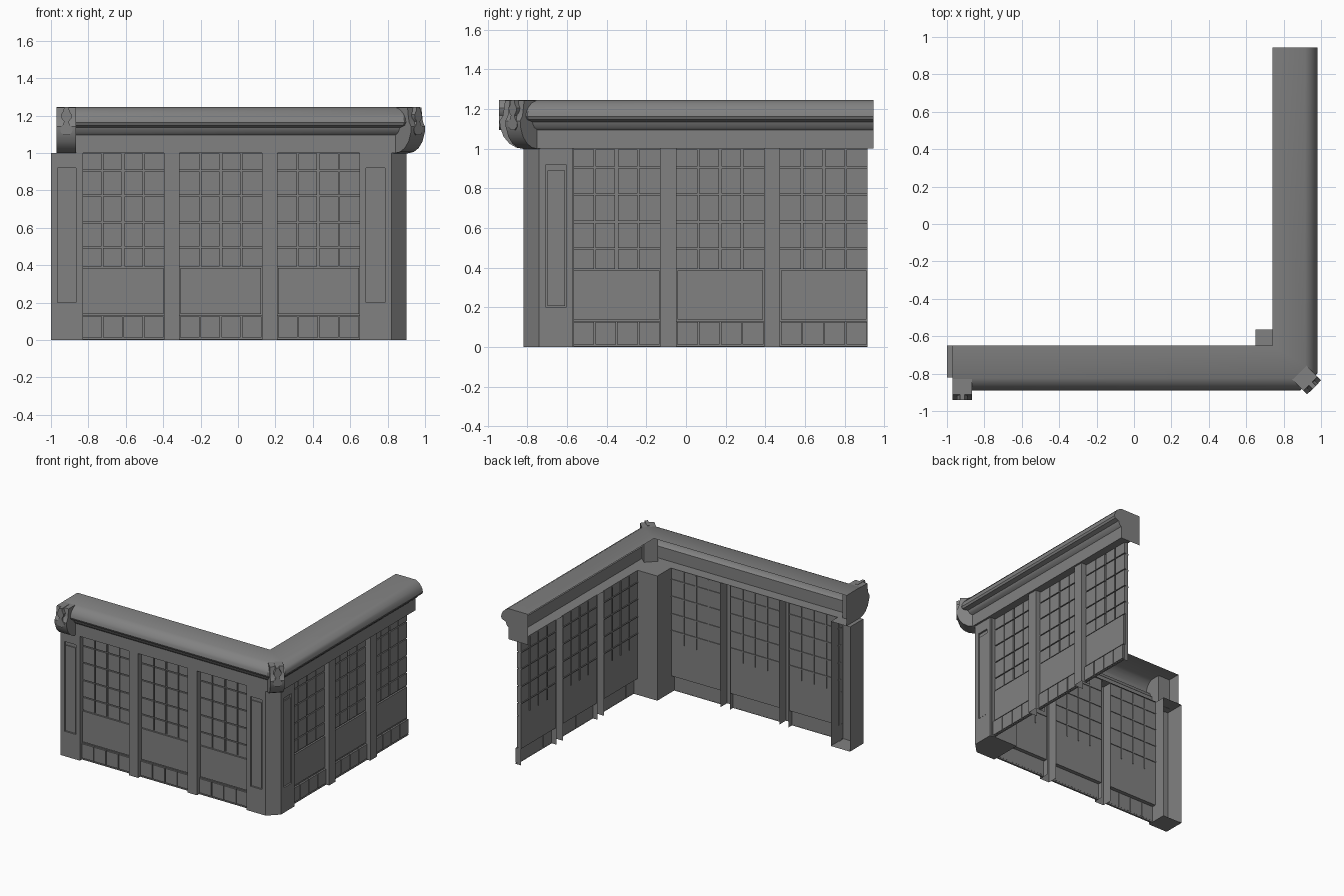
import bpy, bmesh
from mathutils import Vector

old = bpy.data.objects.get("Cube")
if old:
    bpy.data.objects.remove(old, do_unlink=True)

grey = bpy.data.materials.new("plain_grey")
grey.use_nodes = True
grey.diffuse_color = (0.22, 0.22, 0.22, 1)
grey.node_tree.nodes["Principled BSDF"].inputs["Base Color"].default_value = (0.22, 0.22, 0.22, 1)


def finish(bm, name, smooth=False):
    bmesh.ops.remove_doubles(bm, verts=bm.verts, dist=1e-5)
    bmesh.ops.recalc_face_normals(bm, faces=bm.faces)
    mesh = bpy.data.meshes.new(name)
    bm.to_mesh(mesh)
    bm.free()
    mesh.materials.append(grey)
    ob = bpy.data.objects.new(name, mesh)
    bpy.context.collection.objects.link(ob)
    if smooth:
        bpy.ops.object.select_all(action='DESELECT')
        ob.select_set(True)
        bpy.context.view_layer.objects.active = ob
        bpy.ops.object.shade_smooth_by_angle(angle=0.6)


# Wall coordinates: s runs away from the corner post, d goes inward, z is up
def front(s, d, z):
    return Vector((0.65 - s, -0.82 + d, z))


def side(s, d, z):
    return Vector((0.9 - d, -0.57 + s, z))


def box(bm, place, s, d, z, skip=()):
    """Box from (low, high) ranges; skip drops faces by side name."""
    v = [bm.verts.new(place(a, b, c)) for a in s for b in d for c in z]
    sides = {"s0": (0, 1, 3, 2), "s1": (4, 5, 7, 6), "out": (0, 1, 5, 4),
             "in": (2, 3, 7, 6), "bottom": (0, 2, 6, 4), "top": (1, 3, 7, 5)}
    for key, ids in sides.items():
        if key not in skip:
            bm.faces.new([v[i] for i in ids])


def prism(bm, outline, place, low, high):
    """Closed prism over a 2D outline; place(u, v, w) gives the point."""
    ends = [[bm.verts.new(place(u, v, w)) for u, v in outline] for w in (low, high)]
    bm.faces.new(ends[0])
    bm.faces.new(ends[1])
    n = len(outline)
    for i in range(n):
        j = (i + 1) % n
        bm.faces.new((ends[0][i], ends[0][j], ends[1][j], ends[1][i]))


def post_boards(bm, place, s, panel):
    """Boards that leave a tall sunken panel with a raised field."""
    d, low, high = (0, 0.014), 0.2, 0.92
    box(bm, place, (s[0], panel[0]), d, (0, 1))
    box(bm, place, (panel[1], s[1]), d, (0, 1))
    box(bm, place, panel, d, (0, low))
    box(bm, place, panel, d, (high, 1))
    box(bm, place, (panel[0] + 0.006, panel[1] - 0.006), (0.006, 0.014), (low + 0.006, 0.89))


# Bays, pilasters and their details on both wings
BAY, PITCH = 0.44, 0.5225
SHEET, BACK = 0.056, 0.074
rails = (0.495, 0.63, 0.77, 0.905)
for label, place in (("front", front), ("side", side)):
    for n in range(3):
        a = n * PITCH
        b = a + BAY
        # Window: panes split by narrow grooves, with thin bars behind
        bm = bmesh.new()
        box(bm, place, (a, b), (SHEET, BACK), (0.39, 1.0))
        for k in range(4):
            left = 0.007 if k == 2 else 0.004
            right = 0.007 if k == 1 else 0.004
            s = (a + BAY * k / 4 + left * (k > 0), a + BAY * (k + 1) / 4 - right * (k < 3))
            for low, high in zip((0.39,) + rails, rails + (1.0,)):
                box(bm, place, s, (0.042, SHEET + 0.001), (low + 0.004, high - 0.004))
        for k in (1, 2, 3):
            c = a + BAY * k / 4
            box(bm, place, (c - 0.004, c + 0.004), (BACK - 0.001, BACK + 0.006), (0.4, 0.99))
        for z in rails:
            box(bm, place, (a, b), (BACK - 0.001, BACK + 0.006), (z - 0.004, z + 0.004))
        finish(bm, f"{label}_window_{n + 1}")
        # Raised solid panel under the window
        bm = bmesh.new()
        box(bm, place, (a, b), (0.05, BACK), (0.13, 0.39))
        box(bm, place, (a + 0.004, b - 0.004), (0.036, 0.051), (0.138, 0.385))
        finish(bm, f"{label}_panel_{n + 1}")
        # Plinth with four small tiles, hollow behind
        bm = bmesh.new()
        box(bm, place, (a, b), (0.04, BACK), (0, 0.132), skip=("in", "bottom"))
        for k in range(4):
            c = a + BAY * k / 4
            box(bm, place, (c + 0.003, c + BAY / 4 - 0.003), (0.026, 0.041), (0.012, 0.126))
        box(bm, place, (a, b), (0.026, 0.041), (0, 0.006))
        finish(bm, f"{label}_plinth_{n + 1}")
        # Open-backed pilaster between bays
        if n < 2:
            bm = bmesh.new()
            box(bm, place, (b, a + PITCH), (0, BACK + 0.008), (0, 1.0), skip=("in", "bottom"))
            finish(bm, f"{label}_pilaster_{n + 1}")

# Corner post with a chamfered outer edge
bm = bmesh.new()
plan = [(0.65, -0.806), (0.82, -0.806), (0.82, -0.82), (0.9, -0.74),
        (0.886, -0.74), (0.886, -0.565), (0.65, -0.565)]
prism(bm, plan, lambda x, y, z: Vector((x, y, z)), 0, 1.0)
post_boards(bm, front, (-0.17, 0), (-0.135, -0.035))
post_boards(bm, side, (-0.17, 0), (-0.135, -0.035))
finish(bm, "corner_post")

# End post, open at the back
bm = bmesh.new()
box(bm, front, (1.48, 1.65), (0.014, 0.17), (0, 1.0), skip=("in",))
post_boards(bm, front, (1.48, 1.65), (1.515, 1.615))
finish(bm, "end_post")

# Cornice: moulding swept round the corner, with a soffit over the wall head
profile = [(0.085, 1.0), (0.175, 1.0), (0.175, 1.095), (0.19, 1.108), (0.2, 1.135), (0.232, 1.147),
           (0.24, 1.163), (0.236, 1.185), (0.225, 1.207), (0.205, 1.229), (0.175, 1.245), (0, 1.245)]
bm = bmesh.new()
rows = []
for d, z in profile:
    c = 0.375 * d
    path = [(-0.97, -0.65 - d), (0.74 + d - c, -0.65 - d), (0.74 + d, -0.65 - d + c), (0.74 + d, 0.945)]
    rows.append([bm.verts.new((x, y, z)) for x, y in path])
for r, q in zip(rows, rows[1:]):
    for i in range(3):
        bm.faces.new((r[i], r[i + 1], q[i + 1], q[i]))
for i, corner in ((0, (-0.97, -0.65, 1.0)), (3, (0.74, 0.945, 1.0))):
    bm.faces.new([r[i] for r in rows] + [bm.verts.new(corner)])
finish(bm, "cornice", smooth=True)

# Scrolled brackets with a raised finial ornament
body = [(0.1, 1.243), (0.262, 1.243), (0.268, 1.2), (0.274, 1.165), (0.29, 1.14), (0.288, 1.11),
        (0.27, 1.06), (0.24, 1.025), (0.205, 1.005), (0.16, 0.998), (0.1, 0.998)]
half = [(0.012, 1.245), (0.016, 1.225), (0.028, 1.205), (0.026, 1.185), (0.012, 1.168),
        (0.018, 1.15), (0.034, 1.13), (0.03, 1.11), (0.014, 1.095)]
finial = half + [(-w, z) for w, z in reversed(half)]
for name, origin, out in (("end_bracket", (-0.9175, -0.65, 0), (0, -1, 0)),
                          ("corner_bracket", (0.758, -0.668, 0), (1, -1, 0))):
    o, f = Vector(origin), Vector(out).normalized()
    across = Vector((-f.y, f.x, 0))

    def at(d, z, w):
        return o + f * d + across * w + Vector((0, 0, z))
    bm = bmesh.new()
    prism(bm, body, at, -0.0525, 0.0525)
    prism(bm, finial, lambda w, z, d: at(d, z, w), 0.2, 0.292)
    finish(bm, name, smooth=True)
